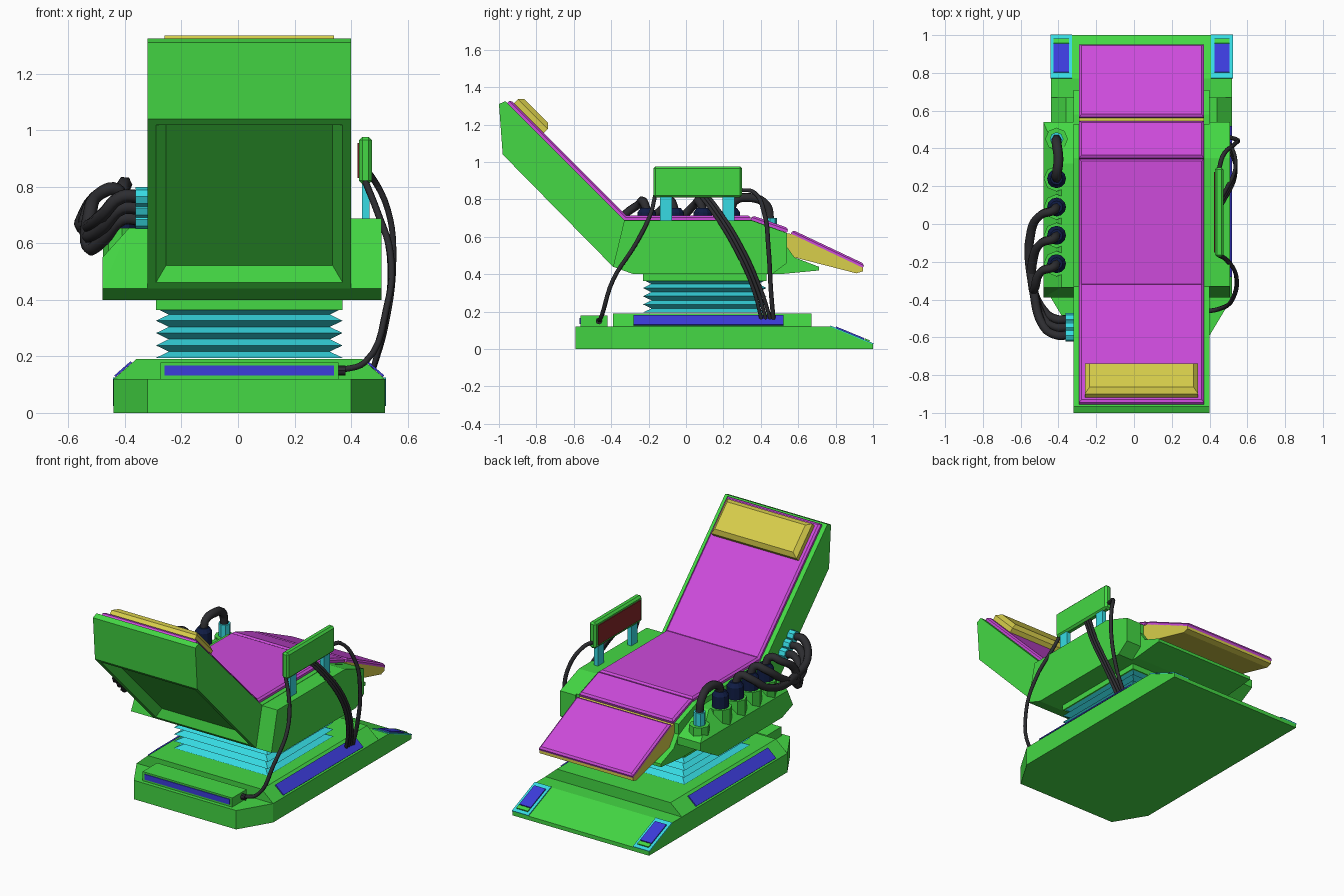
import bpy, bmesh, math
from mathutils import Vector

cube = bpy.data.objects.get("Cube")
if cube:
    bpy.data.objects.remove(cube, do_unlink=True)


def material(name, rgb):
    m = bpy.data.materials.new(name)
    m.use_nodes = True
    m.diffuse_color = (*rgb, 1)
    m.node_tree.nodes["Principled BSDF"].inputs["Base Color"].default_value = (*rgb, 1)
    return m


GREEN = material("green_shell", (0.058, 0.69, 0.058))
MAGENTA = material("magenta_cushion", (0.61, 0.07, 0.71))
YELLOW = material("yellow_padding", (0.69, 0.62, 0.07))
CYAN = material("cyan_trim", (0.038, 0.71, 0.77))
BLUE = material("blue_light", (0.045, 0.045, 0.71))
NAVY = material("navy_canister", (0.005, 0.012, 0.06))
BLACK = material("black_rubber", (0.026, 0.026, 0.03))
RED = material("dark_red_screen", (0.24, 0.02, 0.023))

CX = 0.04             # chair centre line
SEAT = (-0.32, 0.40)  # shell width
PAD = (-0.29, 0.37)   # cushion width


def finish(name, bm, mat):
    bmesh.ops.recalc_face_normals(bm, faces=bm.faces)
    me = bpy.data.meshes.new(name)
    bm.to_mesh(me)
    bm.free()
    me.materials.append(mat)
    ob = bpy.data.objects.new(name, me)
    bpy.context.collection.objects.link(ob)
    return ob


def hull(name, pts, mat):
    bm = bmesh.new()
    for p in pts:
        bm.verts.new(p)
    bmesh.ops.convex_hull(bm, input=bm.verts)
    bmesh.ops.dissolve_limit(bm, angle_limit=0.01, verts=bm.verts, edges=bm.edges)
    return finish(name, bm, mat)


def box(name, x, y, z, mat, bevel=0):
    ob = hull(name, [(a, b, c) for a in x for b in y for c in z], mat)
    if bevel:
        mod = ob.modifiers.new("bevel", "BEVEL")
        mod.width, mod.segments = bevel, 1
    return ob


def side_prism(name, profile, x, mat, inset=None):
    """Extrude a (y, z) profile across x; optionally recess one side face."""
    bm = bmesh.new()
    rings = [[bm.verts.new((a, *p)) for p in profile] for a in x]
    bm.faces.new(rings[0])
    bm.faces.new(rings[1][::-1])
    n = len(profile)
    sides = [bm.faces.new((rings[0][i], rings[0][(i + 1) % n],
                           rings[1][(i + 1) % n], rings[1][i])) for i in range(n)]
    if inset is not None:
        bmesh.ops.recalc_face_normals(bm, faces=bm.faces)
        bmesh.ops.inset_region(bm, faces=[sides[inset]], thickness=0.042)
        bmesh.ops.inset_region(bm, faces=[sides[inset]], thickness=0.05, depth=-0.05)
    return finish(name, bm, mat)


def slab(name, p0, p1, thick, mat, x=PAD, edge=0.012):
    """Plate lying on the (y, z) line p0-p1, rising along its upper normal."""
    a, b = Vector((0, *p0)), Vector((0, *p1))
    d = (b - a).normalized()
    up = Vector((0, -d.z, d.y)) * thick
    pts = []
    for sx, xx in ((1, x[0]), (-1, x[1])):
        for sd, p in ((1, a), (-1, b)):
            base = p + Vector((xx, 0, 0))
            top = Vector((sx * edge, 0, 0)) + d * sd * edge
            pts += [base, base + up * 0.6, base + up + top]
    return hull(name, pts, mat)


def cylinder(name, loc, r, h, mat, sides=8, axis="Z", r2=None):
    bm = bmesh.new()
    bmesh.ops.create_cone(bm, cap_ends=True, segments=sides, radius1=r,
                          radius2=r if r2 is None else r2, depth=h)
    ob = finish(name, bm, mat)
    ob.location = loc
    if axis == "X":
        ob.rotation_euler.y = math.pi / 2
    return ob


def tube(name, pts, r, mat=BLACK):
    cu = bpy.data.curves.new(name, "CURVE")
    cu.dimensions = "3D"
    cu.bevel_depth, cu.bevel_resolution = r, 1
    cu.resolution_u, cu.use_fill_caps = 5, True
    sp = cu.splines.new("BEZIER")
    sp.bezier_points.add(len(pts) - 1)
    for bp, p in zip(sp.bezier_points, pts):
        bp.co = p
        bp.handle_left_type = bp.handle_right_type = "AUTO"
    tmp = bpy.data.objects.new(name + "_path", cu)
    bpy.context.collection.objects.link(tmp)
    bpy.context.view_layer.update()
    ev = tmp.evaluated_get(bpy.context.evaluated_depsgraph_get())
    me = bpy.data.meshes.new_from_object(ev)
    bpy.data.objects.remove(tmp, do_unlink=True)
    me.materials.clear()
    me.materials.append(mat)
    me.shade_smooth()
    ob = bpy.data.objects.new(name, me)
    bpy.context.collection.objects.link(ob)


# Base with chamfered front corners and a ramp at the back
pts = []
for s in (-1, 1):
    for x, y, top in ((0.36, -0.59, 0.12), (0.48, -0.39, 0.12), (0.48, 0.77, 0.12), (0.48, 1.0, 0.025)):
        pts += [(CX + s * x, y, 0), (CX + s * x, y, top)]
hull("base", pts, GREEN)
pts = []
for s in (-1, 1):
    for y in (-0.39, 0.67):
        pts += [(CX + s * 0.48, y, 0.12), (CX + s * 0.40, y, 0.19)]
hull("plinth", pts, GREEN)

# Light strips along the plinth and lit pads on the ramp
for s, side in ((-1, "right"), (1, "left")):
    pts = []
    for y in (-0.28, 0.52):
        for x, z in ((0.473, 0.127), (0.415, 0.178)):
            pts += [(CX + s * x, y, z), (CX + s * (x + 0.005), y, z + 0.005)]
    hull(side + "_light_strip", pts, BLUE)
    mid = CX + s * 0.425
    slab(side + "_ramp_pad", (0.77, 0.12), (1.0, 0.025), 0.006, CYAN, (mid - 0.058, mid + 0.058), 0)
    slab(side + "_ramp_light", (0.80, 0.112), (0.95, 0.05), 0.009, BLUE, (mid - 0.04, mid + 0.04), 0)
    slab(side + "_ramp_notch", (0.955, 0.048), (0.98, 0.038), 0.009, GREEN, (mid - 0.04, mid + 0.04), 0)
box("front_step", (-0.275, 0.355), (-0.565, -0.42), (0.12, 0.178), GREEN)
box("front_light", (-0.26, 0.34), (-0.57, -0.56), (0.133, 0.167), BLUE)

# Folded bellows
bm = bmesh.new()
rings, folds = [], 8
for i in range(folds + 1):
    w = 0.33 if i % 2 == 0 else 0.285
    z = 0.195 + 0.175 * i / folds
    rings.append([bm.verts.new((CX + a * w, 0.10 + b * w, z))
                  for a, b in ((-1, -1), (1, -1), (1, 1), (-1, 1))])
for lo, hi in zip(rings, rings[1:]):
    for j in range(4):
        k = (j + 1) % 4
        bm.faces.new((lo[j], lo[k], hi[k], hi[j]))
finish("bellows", bm, CYAN)
box("bellows_cap", PAD, (-0.23, 0.43), (0.365, 0.405), GREEN)

# Seat and backrest shell, recessed behind
side_prism("shell", [(-0.98, 1.04), (-0.39, 0.44), (-0.28, 0.40), (0.50, 0.40), (0.71, 0.42),
                     (0.71, 0.44), (0.58, 0.49), (0.53, 0.56), (0.53, 0.625), (0.35, 0.69),
                     (-0.33, 0.69), (-0.965, 1.325), (-1.0, 1.31)], SEAT, GREEN, inset=0)
side_prism("left_arm", [(-0.33, 0.688), (-0.39, 0.44), (-0.28, 0.40), (0.46, 0.40),
                        (0.54, 0.46), (0.54, 0.62), (0.35, 0.688)], (0.40, 0.508), GREEN)

# Canister tray with a sloping outer shoulder
pts = []
for x, top in ((-0.48, 0.55), (-0.385, 0.655), (-0.32, 0.655)):
    pts += [(x, -0.335, top), (x, 0.32, top), (x, -0.39, 0.44), (x, -0.28, 0.40),
            (x, 0.36, 0.40), (x, 0.54, 0.50), (x, 0.54, 0.55)]
hull("canister_tray", pts, GREEN)

# Cushions
slab("back_cushion", (-0.955, 1.315), (-0.33, 0.69), 0.025, MAGENTA)
slab("seat_cushion", (-0.33, 0.69), (0.345, 0.69), 0.024, MAGENTA)
slab("thigh_cushion", (0.345, 0.69), (0.54, 0.622), 0.026, MAGENTA)
slab("headrest", (-0.925, 1.31), (-0.765, 1.15), 0.062, YELLOW, (-0.26, 0.34), 0.025)

# Leg rest
side_prism("leg_rest", [(0.53, 0.62), (0.53, 0.56), (0.58, 0.49), (0.91, 0.405),
                        (0.945, 0.415), (0.945, 0.435), (0.565, 0.615)], PAD, YELLOW)
slab("leg_cushion", (0.56, 0.615), (0.945, 0.433), 0.024, MAGENTA)

# Screen on two posts
box("screen_case", (0.428, 0.474), (-0.175, 0.30), (0.81, 0.977), GREEN, 0.012)
box("screen", (0.423, 0.43), (-0.15, 0.275), (0.832, 0.955), RED)
for name, y in (("front", -0.108), ("back", 0.228)):
    box(name + "_post", (0.438, 0.466), (y - 0.032, y + 0.032), (0.68, 0.82), CYAN)

# Canisters with sockets, and a cyan outlet
ROW = -0.41
for i in range(4):
    y = -0.21 + 0.15 * i
    cylinder("socket", (ROW, y, 0.60), 0.068, 0.11, GREEN)
    cylinder("canister", (ROW, y, 0.68), 0.05, 0.10, NAVY, 12)
    cylinder("canister_cap", (ROW, y, 0.742), 0.05, 0.025, NAVY, 12, r2=0.032)
cylinder("outlet_socket", (ROW, 0.45, 0.58), 0.06, 0.08, GREEN)
cylinder("outlet", (ROW, 0.45, 0.65), 0.036, 0.10, CYAN)
tube("outlet_hose", [(ROW, 0.45, 0.69), (ROW, 0.43, 0.77), (ROW + 0.01, 0.34, 0.81),
                     (ROW, 0.26, 0.79), (ROW, 0.24, 0.74)], 0.026)

# Hoses looping from the canisters to the backrest
for i in range(3):
    y, cy, cz = -0.21 + 0.15 * i, -0.505 - 0.042 * i, 0.685 + 0.04 * i
    cylinder("hose_connector", (-0.34, cy, cz), 0.034, 0.045, CYAN, 8, "X")
    tube("canister_hose", [(ROW, y, 0.74), (ROW - 0.02, y - 0.02, 0.79), (-0.49, y - 0.04, 0.775),
                           (-0.525 - 0.01 * i, y - 0.13, 0.70), (-0.53, -0.36, 0.59 + 0.035 * i),
                           (-0.48, cy + 0.05, 0.61 + 0.045 * i), (-0.41, cy, cz), (-0.35, cy, cz)], 0.024)

# Thin cables from the screen to the base
for i in range(3):
    y = 0.08 + 0.02 * i
    tube("screen_cable", [(0.45, y, 0.815), (0.48, y + 0.05, 0.75), (0.535, 0.25 + 0.02 * i, 0.56),
                          (0.52, 0.36 + 0.02 * i, 0.32), (0.47, 0.41 + 0.025 * i, 0.13)], 0.01)
tube("rear_cable", [(0.45, 0.29, 0.85), (0.47, 0.36, 0.84), (0.53, 0.42, 0.72),
                    (0.55, 0.44, 0.55), (0.52, 0.455, 0.30), (0.47, 0.47, 0.13)], 0.012)
tube("front_cable", [(0.45, -0.165, 0.82), (0.49, -0.19, 0.72), (0.54, -0.27, 0.56),
                     (0.525, -0.39, 0.37), (0.45, -0.45, 0.18), (0.36, -0.465, 0.15)], 0.012)
cylinder("cable_plug", (0.365, -0.465, 0.15), 0.018, 0.03, BLACK, 8, "X")
